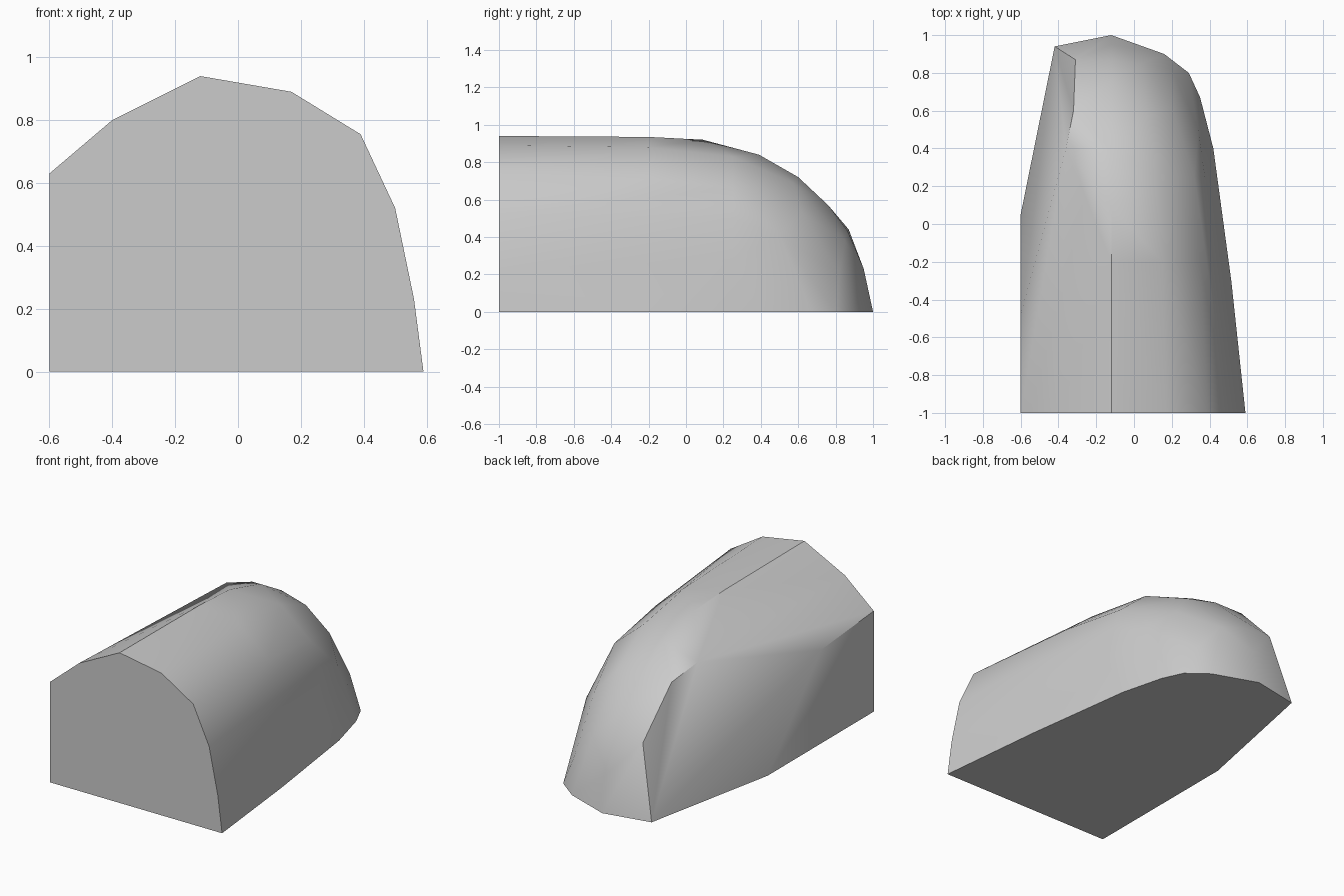
import bpy
import bmesh
import math

default_cube = bpy.data.objects.get("Cube")
if default_cube:
    bpy.data.objects.remove(default_cube, do_unlink=True)

FRONT = -1.0      # flat end
RIDGE = -0.12     # crest line, off-centre

# Flat front end, as (x, z)
front_profile = [(-.6, 0), (-.6, .63), (-.4, .8), (RIDGE, .94), (.17, .89),
                 (.39, .755), (.5, .52), (.56, .23), (.59, 0)]

# Flat underside outline, as (x, y)
footprint = [(.515, -.3), (.42, .4), (.35, .67), (.29, .8), (.16, .9),
             (RIDGE, 1), (-.42, .94), (-.6, .05)]

# Crest running back and down to the rounded end, as (y, z)
crest = [(-.2, .935), (.09, .92), (.39, .84), (.6, .72), (.76, .57),
         (.865, .43), (.95, .23)]

# Upper rim of the slanted flat cut on the -x side
cut_rim = [(-.6, -.48, .585), (-.36, .4, .78), (-.32, .6, .72),
           (-.31, .87, .44)]

# Shoulder where the roof turns into the +x side
shoulder = [(.37, -.6, .735), (.35, -.2, .715), (.32, .25, .66),
            (.34, .5, .41)]

# Rounded surface between crest and shoulder, and the bulge below the shoulder
roof_bulge = [(.15, -.2, .88), (.12, .25, .83), (.07, .57, .69),
              (.05, .85, .38), (.2, .62, .53), (.2, .82, .2)]
side_bulge = [(.41, .25, .28), (.375, .25, .5)]


def build_hull(name, points):
    """Wrap a convex skin around the points and merge its flat regions."""
    bm = bmesh.new()
    for point in points:
        bm.verts.new(point)
    result = bmesh.ops.convex_hull(bm, input=bm.verts[:])
    unused = {g for g in result["geom_interior"] + result["geom_unused"]
              if isinstance(g, bmesh.types.BMVert)}
    bmesh.ops.delete(bm, geom=list(unused), context="VERTS")
    bmesh.ops.dissolve_limit(bm, angle_limit=math.radians(1),
                             verts=bm.verts[:], edges=bm.edges[:])
    bmesh.ops.recalc_face_normals(bm, faces=bm.faces[:])
    mesh = bpy.data.meshes.new(name)
    bm.to_mesh(mesh)
    bm.free()
    obj = bpy.data.objects.new(name, mesh)
    bpy.context.collection.objects.link(obj)
    return obj


points = [(x, FRONT, z) for x, z in front_profile]
points += [(x, y, 0) for x, y in footprint]
points += [(RIDGE, y, z) for y, z in crest]
points += cut_rim + shoulder + roof_bulge + side_bulge
body = build_hull("rounded_body", points)

# Single plain grey
grey = bpy.data.materials.new("plain_grey")
grey.use_nodes = True
colour = (0.6, 0.6, 0.6, 1)
grey.diffuse_color = colour
grey.node_tree.nodes["Principled BSDF"].inputs["Base Color"].default_value = colour
body.data.materials.append(grey)

# Smooth dome with crisp flat ends and cut
bpy.ops.object.select_all(action="DESELECT")
body.select_set(True)
bpy.context.view_layer.objects.active = body
bpy.ops.object.shade_smooth_by_angle(angle=math.radians(35))
